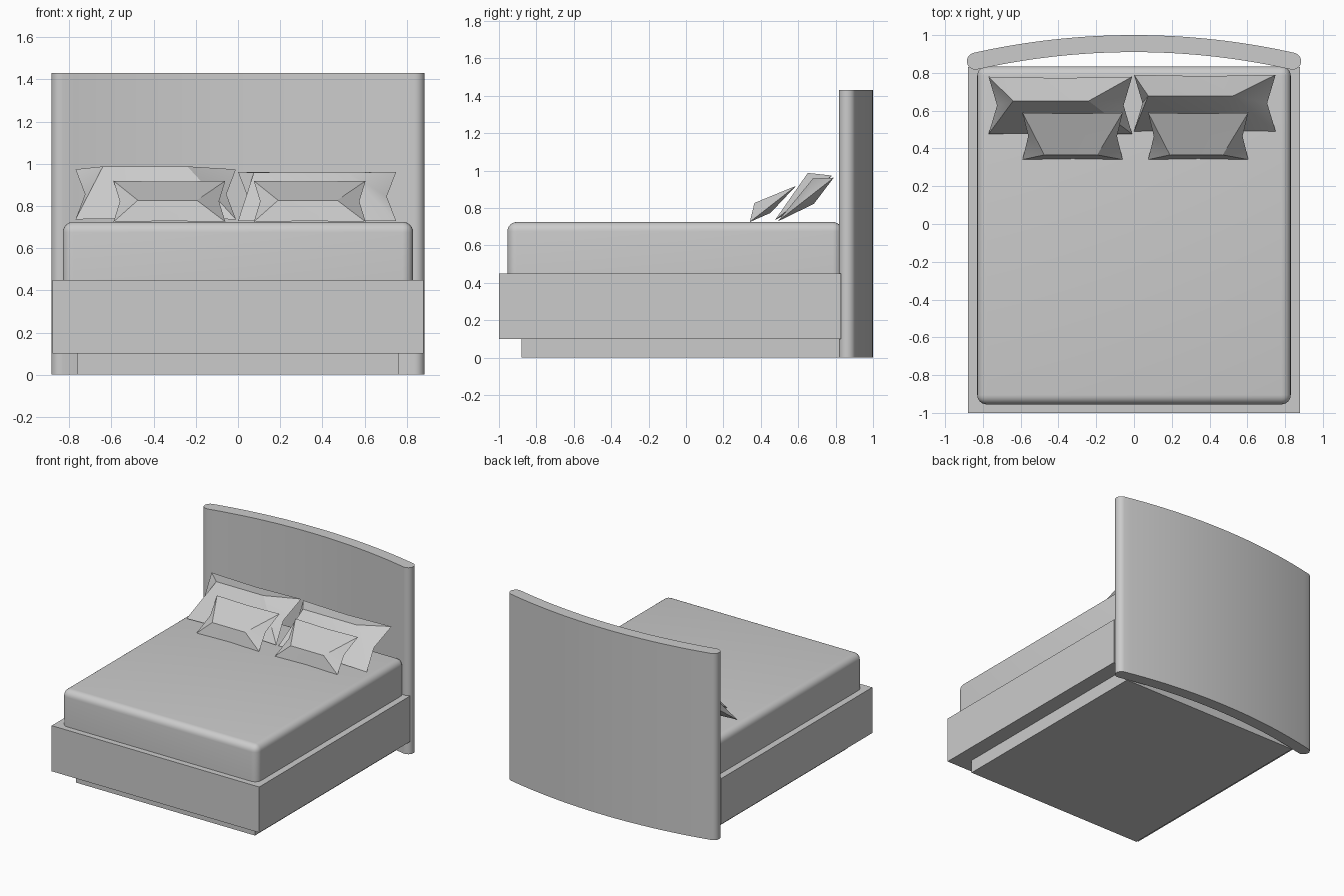
import bpy, bmesh, math
from mathutils import Vector

cube = bpy.data.objects.get("Cube")
if cube:
    bpy.data.objects.remove(cube, do_unlink=True)

grey = bpy.data.materials.new("plain_grey")
grey.use_nodes = True
grey.diffuse_color = (0.6, 0.6, 0.6, 1)
grey.node_tree.nodes["Principled BSDF"].inputs["Base Color"].default_value = (0.6, 0.6, 0.6, 1)


def finish(name, bm, smooth=True):
    bmesh.ops.recalc_face_normals(bm, faces=bm.faces)
    mesh = bpy.data.meshes.new(name)
    bm.to_mesh(mesh)
    bm.free()
    mesh.materials.append(grey)
    obj = bpy.data.objects.new(name, mesh)
    bpy.context.collection.objects.link(obj)
    if smooth:
        bpy.ops.object.select_all(action='DESELECT')
        obj.select_set(True)
        bpy.context.view_layer.objects.active = obj
        bpy.ops.object.shade_smooth_by_angle(angle=math.radians(30))
    return obj


def box(name, lo, hi, radius=0):
    """Box between two corners; radius rounds every edge except the bottom ones."""
    bm = bmesh.new()
    bmesh.ops.create_cube(bm, size=1)
    lo, hi = Vector(lo), Vector(hi)
    for v in bm.verts:
        v.co = (lo + hi) / 2 + v.co * (hi - lo)
    if radius:
        edges = [e for e in bm.edges if any(v.co.z > lo.z + 0.001 for v in e.verts)]
        bmesh.ops.bevel(bm, geom=edges, offset=radius, segments=6,
                        profile=0.5, affect='EDGES')
    return finish(name, bm, radius > 0)


# Bed base and mattress
box("plinth", (-0.76, -0.88, 0), (0.76, 0.83, 0.1))
box("bed_frame", (-0.88, -1, 0.1), (0.88, 0.83, 0.45))
box("mattress", (-0.83, -0.955, 0.45), (0.83, 0.835, 0.725), 0.05)


# Curved headboard: arc band with round ends, extruded upwards
def headboard(half_width=0.84, mid_y=0.955, end_y=0.862, r=0.045, height=1.43):
    sag = mid_y - end_y
    big = (half_width ** 2 + sag ** 2) / (2 * sag)
    half = math.asin(half_width / big)
    steps, cap = 32, 10

    def arc(radius, a):
        return Vector((radius * math.sin(a), mid_y - big + radius * math.cos(a), 0))

    angles = [half * (2 * i / steps - 1) for i in range(steps + 1)]
    outline = [arc(big + r, a) for a in angles]
    for side, ring in ((1, None), (-1, [arc(big - r, a) for a in reversed(angles)])):
        if ring:
            outline += ring
        centre = arc(big, side * half)
        for i in range(1, cap):
            t = math.pi / 2 - side * half - math.pi * i / cap + (math.pi if side < 0 else 0)
            if side < 0:
                t = 3 * math.pi / 2 + half - math.pi * i / cap
            outline.append(centre + Vector((math.cos(t), math.sin(t), 0)) * r)
    bm = bmesh.new()
    face = bm.faces.new([bm.verts.new(p) for p in outline])
    top = bmesh.ops.extrude_face_region(bm, geom=[face])["geom"]
    bmesh.ops.translate(bm, vec=(0, 0, height),
                        verts=[g for g in top if isinstance(g, bmesh.types.BMVert)])
    finish("headboard", bm)


headboard()


# Faceted pillows: pinched outline with a ridge on the front and on the back
def pillow(name, centre, width, length, tilt, front, back, pinch):
    """front and back are (x start, x end, position up the pillow, bulge)."""
    across = Vector((1, 0, 0))
    up = Vector((0, math.cos(tilt), math.sin(tilt)))
    out = Vector((0, -math.sin(tilt), math.cos(tilt)))
    w, h = width / 2, length / 2
    bm = bmesh.new()

    def vert(x, u, n=0):
        return bm.verts.new(Vector(centre) + across * x + up * u + out * n)

    bl, br, tr, tl = vert(-w, -h), vert(w, -h), vert(w, h), vert(-w, h)
    right, left = vert(w - pinch, 0), vert(pinch - w, 0)
    bottom, top = vert(0, pinch * 0.2 - h), vert(0, h - pinch * 0.2)
    for x0, x1, u, n in (front, back):
        a, b = vert(x0, u, n), vert(x1, u, n)
        for tri in ((bl, bottom, a), (bottom, b, a), (bottom, br, b), (br, right, b),
                    (right, tr, b), (tr, top, b), (top, a, b), (top, tl, a),
                    (tl, left, a), (left, bl, a)):
            bm.faces.new(tri)
    finish(name, bm)


slope = math.radians(38)
pillow("large_pillow_right", (-0.39, 0.628, 0.855), 0.76, 0.385, slope,
       (-0.25, 0.15, 0.1, 0.09), (-0.2, 0.2, 0.02, -0.045), 0.045)
pillow("large_pillow_left", (0.375, 0.64, 0.845), 0.75, 0.38, slope,
       (-0.3, 0.15, 0.1, 0.065), (-0.2, 0.2, 0.02, -0.045), 0.045)
for label, x in (("right", -0.325), ("left", 0.34)):
    pillow("small_pillow_" + label, (x, 0.465, 0.822), 0.53, 0.315, slope,
           (-0.15, 0.13, -0.075, 0.065), (-0.13, 0.13, -0.04, -0.03), 0.03)
